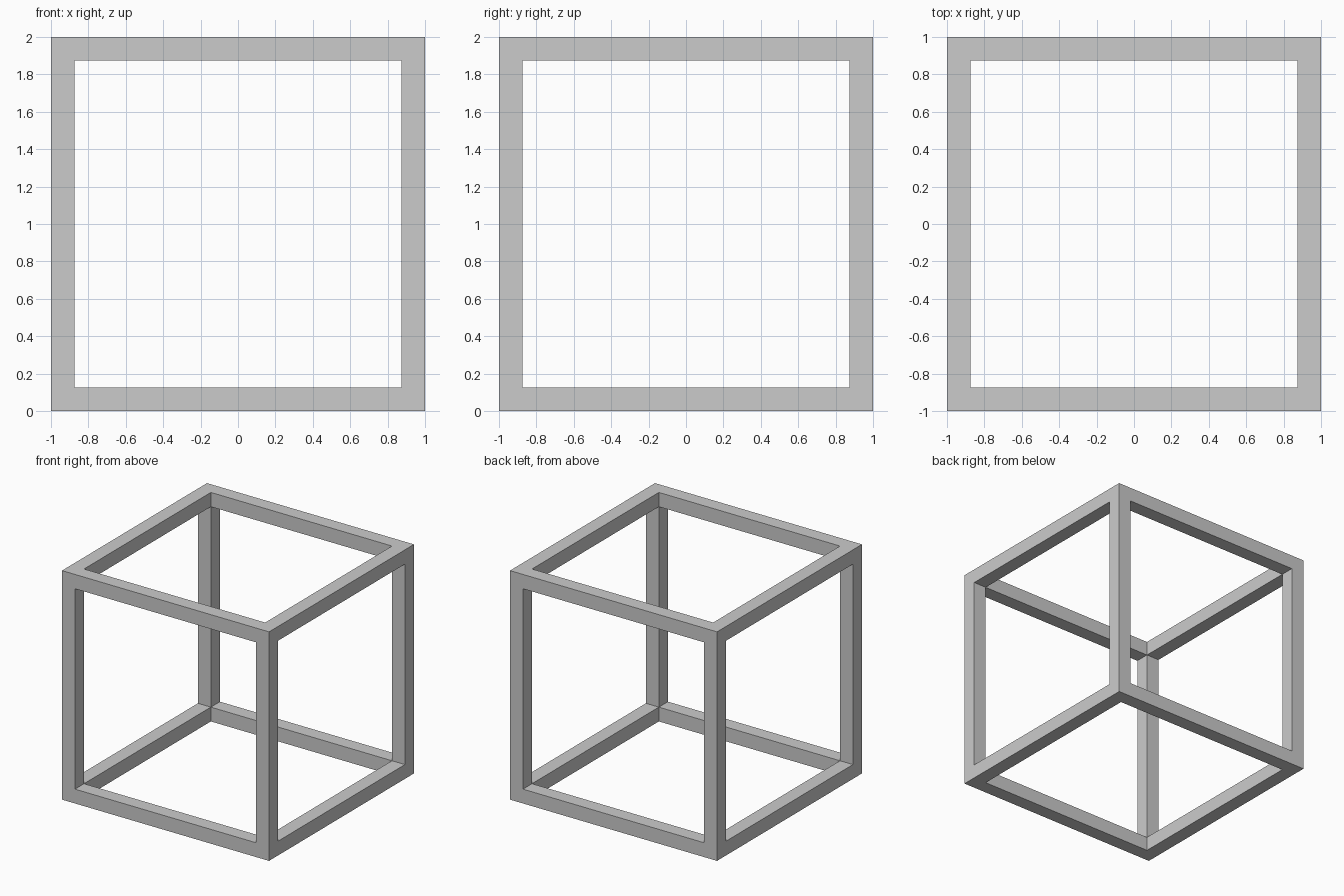
import bpy
import bmesh
from mathutils import Matrix

if "Cube" in bpy.data.objects:
    bpy.data.objects.remove(bpy.data.objects["Cube"])

SIZE = 2.0     # outer edge length
BAR = 0.125    # square bar thickness

bm = bmesh.new()
bmesh.ops.create_cube(bm, size=SIZE, matrix=Matrix.Translation((0, 0, SIZE / 2)))

# Border on every side of the cube, leaving a square opening in the middle
openings = bm.faces[:]
bmesh.ops.inset_individual(bm, faces=openings, thickness=BAR, use_even_offset=True)

# Push each opening inward by one bar thickness to make the bars' inner walls
caps = bmesh.ops.extrude_discrete_faces(bm, faces=openings)["faces"]
for cap in caps:
    cap.normal_update()
    bmesh.ops.translate(bm, verts=cap.verts[:], vec=-cap.normal * BAR)

# Open the holes and weld the walls where the bars meet
bmesh.ops.delete(bm, geom=caps, context='FACES')
bmesh.ops.remove_doubles(bm, verts=bm.verts[:], dist=0.001)
bmesh.ops.recalc_face_normals(bm, faces=bm.faces[:])

mesh = bpy.data.meshes.new("cube_frame")
bm.to_mesh(mesh)
bm.free()
frame = bpy.data.objects.new("cube_frame", mesh)
bpy.context.collection.objects.link(frame)
